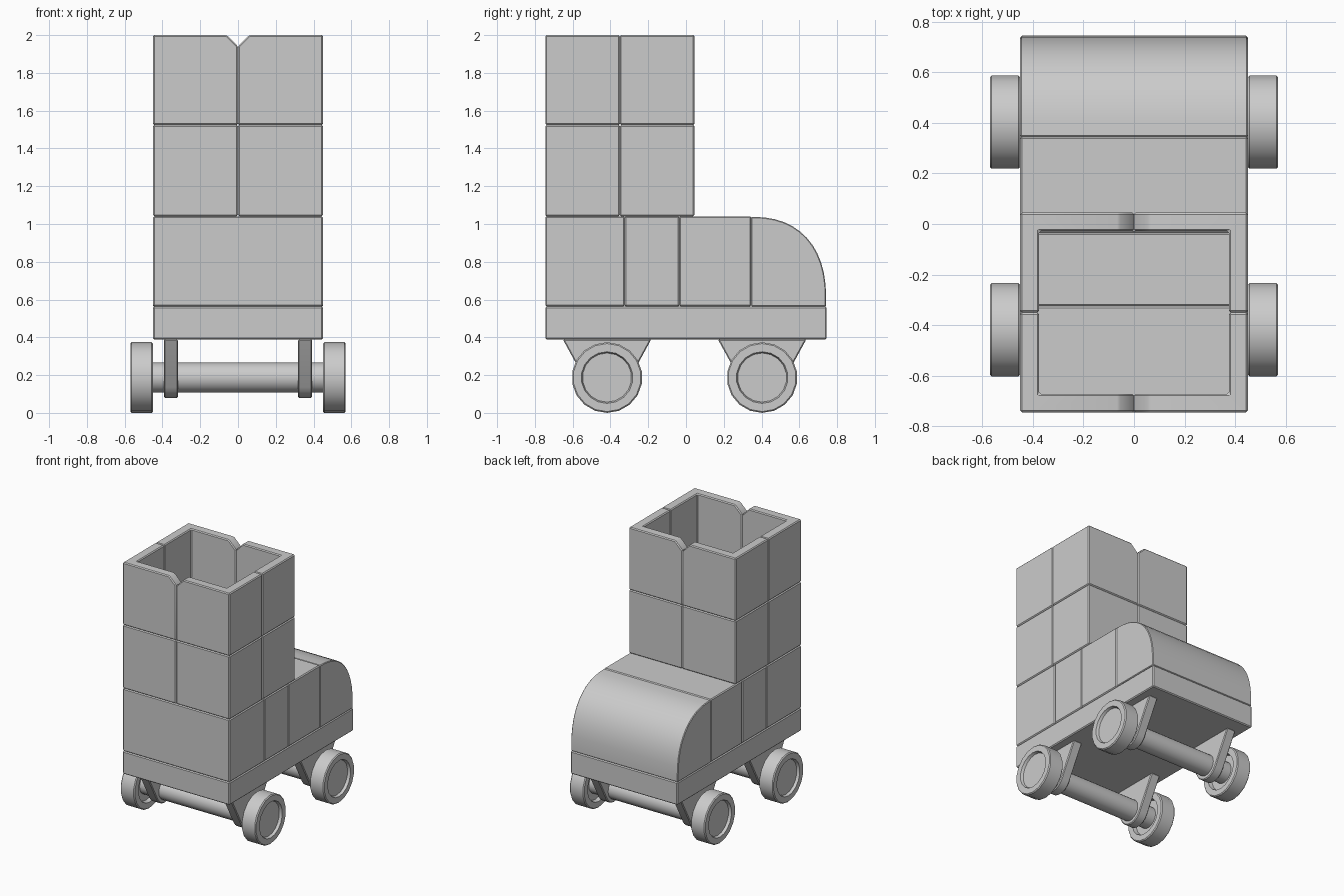
import bpy, bmesh
from math import sin, cos, pi, radians, tau
from mathutils import Vector

if "Cube" in bpy.data.objects:
    bpy.data.objects.remove(bpy.data.objects["Cube"])


def finish(bm, name, bevel=0.0):
    """Bevel the hard edges, then make a mesh object that is smooth with sharp edges."""
    bmesh.ops.recalc_face_normals(bm, faces=bm.faces)
    if bevel:
        hard = [e for e in bm.edges if e.calc_face_angle(0) > radians(32)]
        bmesh.ops.bevel(bm, geom=hard, offset=bevel, segments=1, affect='EDGES', clamp_overlap=True)
    for f in bm.faces:
        f.smooth = True
    me = bpy.data.meshes.new(name)
    bm.to_mesh(me)
    bm.free()
    me.set_sharp_from_angle(angle=radians(30))
    ob = bpy.data.objects.new(name, me)
    bpy.context.collection.objects.link(ob)
    return ob


def prism(pts, lo, hi, axis):
    """Extrude a 2D outline along x (points are y,z) or along z (points are x,y)."""
    bm = bmesh.new()
    place = (lambda a, b, t: (t, a, b)) if axis == 'x' else (lambda a, b, t: (a, b, t))
    face = bm.faces.new([bm.verts.new(place(a, b, lo)) for a, b in pts])
    new = bmesh.ops.extrude_face_region(bm, geom=[face])['geom']
    shift = Vector(place(0, 0, hi - lo))
    bmesh.ops.translate(bm, verts=[g for g in new if isinstance(g, bmesh.types.BMVert)], vec=shift)
    return bm


def box(name, y0, y1, z0, z1):
    finish(prism([(y0, z0), (y1, z0), (y1, z1), (y0, z1)], -.45, .45, 'x'), name, BEVEL)


BEVEL = 0.007

# Chassis and lower body blocks
box("chassis", -.745, .745, .389, .563)
box("rear_block", -.745, -.325, .563, 1.041)
box("middle_block", -.325, -.035, .563, 1.041)
box("front_block", -.035, .345, .563, 1.041)

# Rounded hood: flattened quarter ellipse
hood = [(.345, .563), (.742, .563)]
N, P = 12, 2 / 2.35
for i in range(N + 1):
    t = pi / 2 * i / N
    hood.append((.345 + .397 * max(cos(t), 0) ** P, .6 + .438 * sin(t) ** P))
finish(prism(hood, -.45, .45, 'x'), "hood", .005)

# Hollow tower: two levels of four L-shaped corner pieces
CY = -.35
for level, (z0, z1) in enumerate([(1.041, 1.524), (1.524, 2.0)]):
    for sx in (-1, 1):
        for sy in (-1, 1):
            outline = [(0, .395), (.45, .395), (.45, 0), (.375, 0), (.375, .322), (0, .322)]
            bm = prism([(sx * x, CY + sy * y) for x, y in outline], z0, z1, 'z')
            if level == 1:  # V notch at the centre of the top rim
                edge = [e for e in bm.edges
                        if all(abs(v.co.x) < 1e-5 and v.co.z > z1 - 1e-4 for v in e.verts)]
                bmesh.ops.recalc_face_normals(bm, faces=bm.faces)
                bmesh.ops.bevel(bm, geom=edge, offset=.06, segments=1, affect='EDGES')
            finish(bm, f"tower_corner_{level}_{sx}_{sy}", BEVEL)

# Running gear
WZ, SIDES = .187, 18
WHEEL = [(0, .48), (.13, .48), (.137, .45), (.18, .45), (.187, .457),
         (.187, .563), (.18, .57), (.137, .57), (.13, .55), (0, .55)]
for label, wy in (("rear", -.418), ("front", .403)):
    # Axle
    ring = [(wy + .08 * cos(tau * i / SIDES), WZ + .08 * sin(tau * i / SIDES)) for i in range(SIDES)]
    finish(prism(ring, -.5, .5, 'x'), label + "_axle")

    # Bracket outline: wide top tapering to a rounded bottom
    bracket = [(wy - .234, .389)]
    for i in range(9):
        a = radians(209.5 + 121 * i / 8)
        bracket.append((wy + .11 * cos(a) * 1.0, WZ + .003 + .11 * sin(a)))
    bracket.append((wy + .234, .389))

    for side, s in (("left", -1), ("right", 1)):
        finish(prism(bracket, s * .318, s * .392, 'x'), f"{label}_{side}_bracket", .006)

        # Wheel, turned around the axle line and dished on both faces
        bm = bmesh.new()
        vs = [bm.verts.new((s * x, wy, WZ - r)) for r, x in WHEEL]
        es = [bm.edges.new(p) for p in zip(vs, vs[1:])]
        bmesh.ops.spin(bm, geom=vs + es, cent=(0, wy, WZ), axis=(1, 0, 0),
                       angle=tau, steps=SIDES, use_duplicate=False)
        bmesh.ops.remove_doubles(bm, verts=bm.verts, dist=1e-4)
        finish(bm, f"{label}_{side}_wheel")
